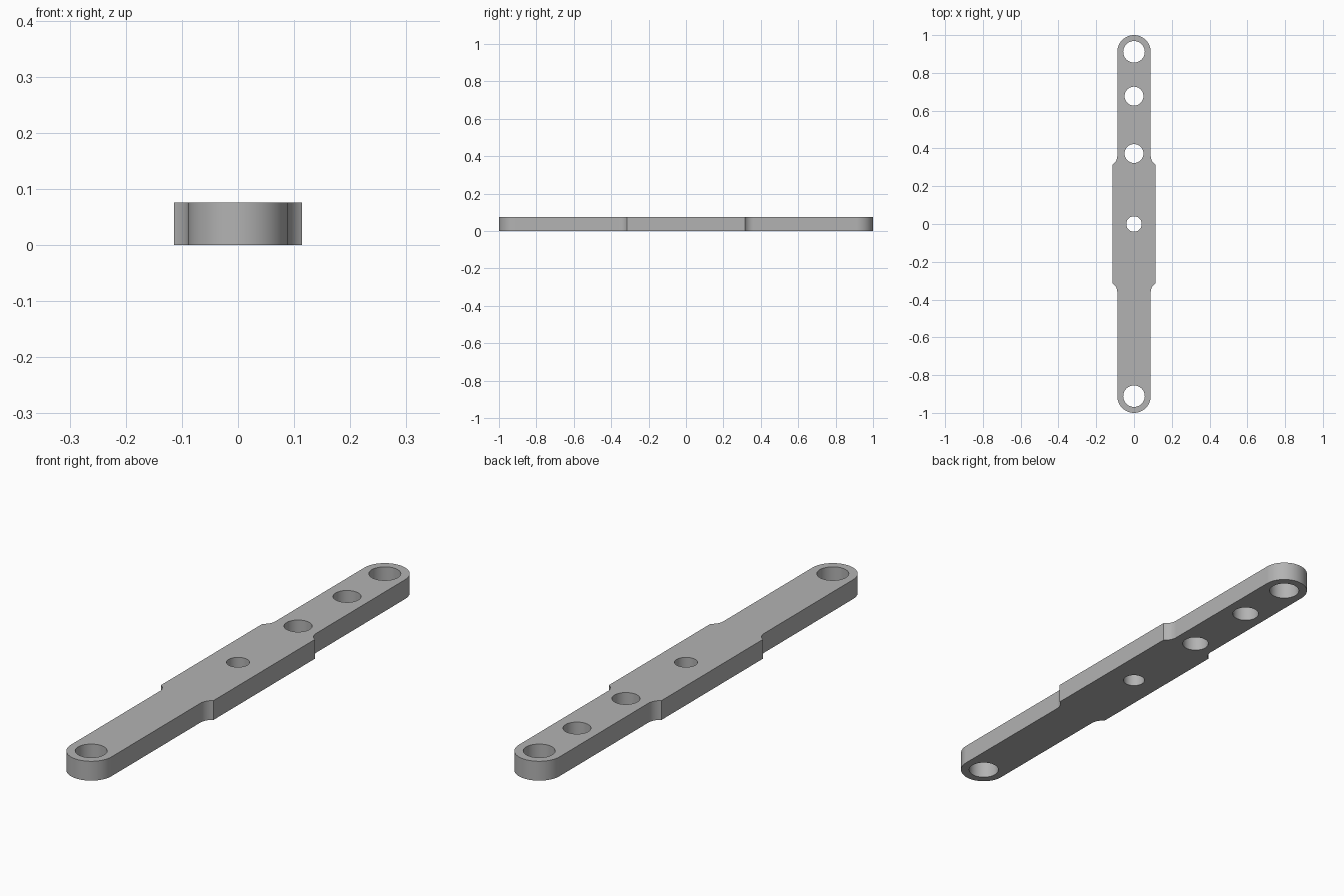
import bpy, bmesh
from math import sin, cos, pi, radians, acos

if "Cube" in bpy.data.objects:
    bpy.data.objects.remove(bpy.data.objects["Cube"])

HEIGHT = 0.076
NARROW, WIDE = 0.0885, 0.114      # half widths of arms and middle
PIVOT = 1 - NARROW                # centre of the rounded ends
SHOULDER, FILLET = 0.36, 0.0525   # start and radius of the concave shoulder
HOLES = [(PIVOT, 0.057), (0.677, 0.05), (0.373, 0.05), (0, 0.041), (-PIVOT, 0.057)]


def arc(cx, cy, r, start, end, steps):
    angles = [start + (end - start) * i / steps for i in range(steps + 1)]
    return [(cx + r * cos(a), cy + r * sin(a)) for a in angles]


def add_loop(bm, points):
    verts = [bm.verts.new((x, y, 0)) for x, y in points]
    for a, b in zip(verts, verts[1:] + verts[:1]):
        bm.edges.new((a, b))


# Outline: one quarter, from the shoulder to the tip, then mirrored
sweep = acos((FILLET - (WIDE - NARROW)) / FILLET)
quarter = arc(NARROW + FILLET, SHOULDER, FILLET, pi + sweep, pi, 10)
quarter += arc(0, PIVOT, NARROW, 0, pi / 2, 20)
half = quarter + [(-x, y) for x, y in quarter[-2::-1]]
outline = half + [(-x, -y) for x, y in half]

# Flat plate with round holes, extruded to its thickness
bm = bmesh.new()
add_loop(bm, outline)
for y, r in HOLES:
    add_loop(bm, arc(0, y, r, 0, 2 * pi, 48)[:-1])
bmesh.ops.triangle_fill(bm, use_beauty=True, edges=bm.edges[:], normal=(0, 0, 1))
extruded = bmesh.ops.extrude_face_region(bm, geom=bm.faces[:], use_keep_orig=True)
top = [g for g in extruded["geom"] if isinstance(g, bmesh.types.BMVert)]
bmesh.ops.translate(bm, verts=top, vec=(0, 0, HEIGHT))
bmesh.ops.recalc_face_normals(bm, faces=bm.faces[:])

mesh = bpy.data.meshes.new("link_bar")
bm.to_mesh(mesh)
bm.free()
bar = bpy.data.objects.new("link_bar", mesh)
bpy.context.collection.objects.link(bar)

# Plain grey material
grey = bpy.data.materials.new("grey")
grey.use_nodes = True
grey.diffuse_color = (0.45, 0.45, 0.45, 1)
grey.node_tree.nodes["Principled BSDF"].inputs["Base Color"].default_value = grey.diffuse_color
mesh.materials.append(grey)

# Smooth walls, crisp rims
bpy.ops.object.select_all(action="DESELECT")
bar.select_set(True)
bpy.context.view_layer.objects.active = bar
bpy.ops.object.shade_smooth_by_angle(angle=radians(30))
